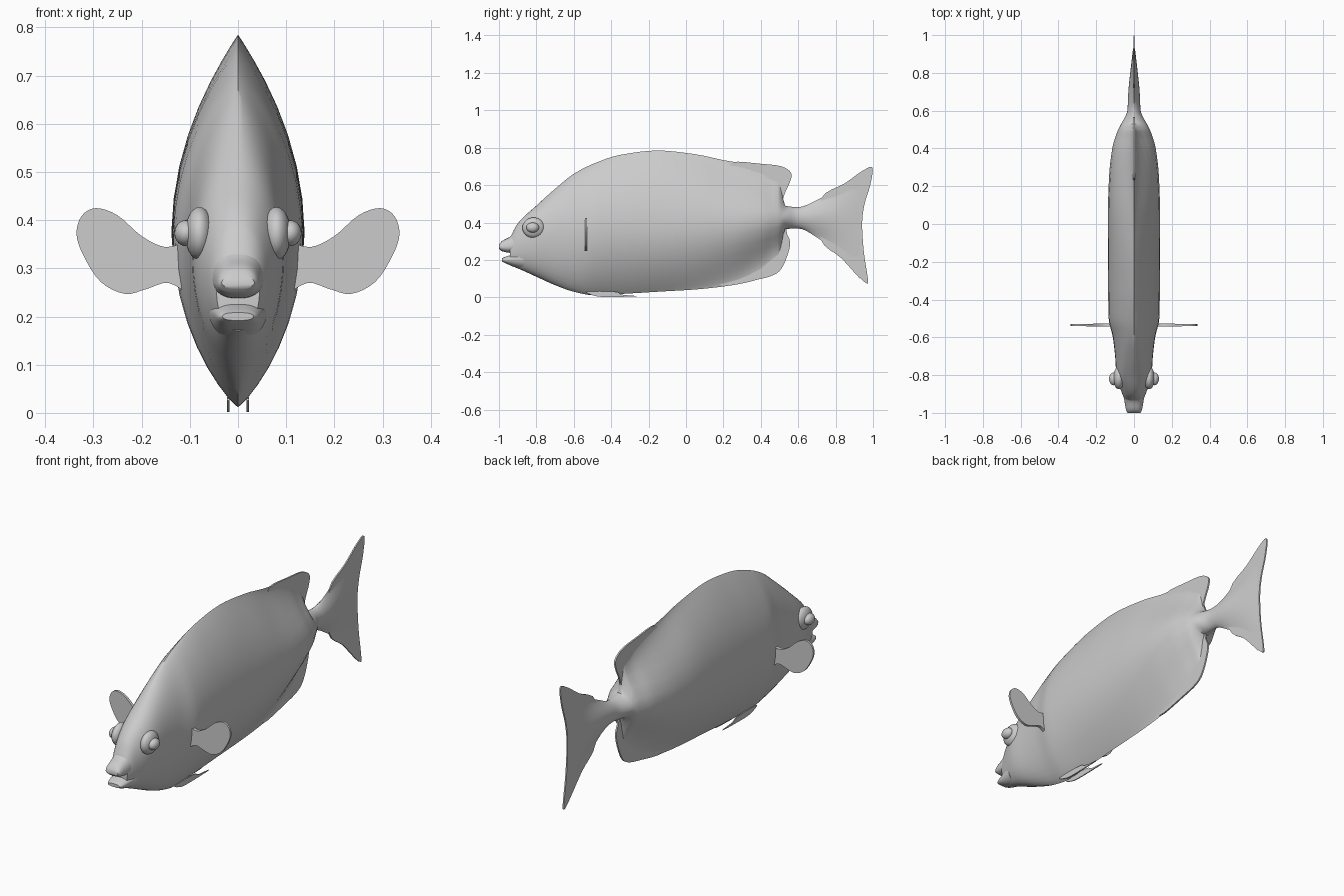
import bpy, bmesh, math
from mathutils import Vector, Matrix

cube = bpy.data.objects.get("Cube")
if cube:
    bpy.data.objects.remove(cube, do_unlink=True)

grey = bpy.data.materials.new("plain grey")
grey.use_nodes = True
colour = (0.6, 0.6, 0.6, 1)
grey.diffuse_color = colour
grey.node_tree.nodes["Principled BSDF"].inputs["Base Color"].default_value = colour


def finish(name, bm, angle=40):
    """Turn a bmesh into a smooth shaded object."""
    bmesh.ops.recalc_face_normals(bm, faces=bm.faces)
    mesh = bpy.data.meshes.new(name)
    bm.to_mesh(mesh)
    bm.free()
    mesh.materials.append(grey)
    obj = bpy.data.objects.new(name, mesh)
    bpy.context.collection.objects.link(obj)
    bpy.ops.object.select_all(action='DESELECT')
    obj.select_set(True)
    bpy.context.view_layer.objects.active = obj
    bpy.ops.object.shade_smooth_by_angle(angle=math.radians(angle))
    return obj


def refine(rows, steps):
    """Interpolate section rows along y without overshoot."""
    def tangents(column):
        slopes = [(b[column] - a[column]) / (b[0] - a[0])
                  for a, b in zip(rows, rows[1:])]
        inner = [2 * a * b / (a + b) if a * b > 0 else 0
                 for a, b in zip(slopes, slopes[1:])]
        return [slopes[0]] + inner + [slopes[-1]]

    size = len(rows[0])
    tans = [tangents(c) for c in range(size)]
    result = []
    for i, (a, b) in enumerate(zip(rows, rows[1:])):
        h = b[0] - a[0]
        for k in range(steps):
            s = k / steps
            blend = s * s * (3 - 2 * s)
            result.append([
                a[c] + (b[c] - a[c]) * blend
                + h * s * (1 - s) * ((1 - s) * tans[c][i] - s * tans[c][i + 1])
                for c in range(size)])
    return result + [list(rows[-1])]


def loft(name, rows, steps=4, half=18, angle=50):
    """Rows: y, bottom, top, half width, widest height, pinch."""
    bm = bmesh.new()
    rings = []
    for y, low, high, wide, mid, pinch in refine(rows, steps):
        side = []
        for k in range(half + 1):
            t = -math.cos(math.pi * k / half)
            z = mid + t * (high - mid if t > 0 else mid - low)
            side.append((wide * max(0, 1 - t * t) ** pinch, z))
        points = side + [(-x, z) for x, z in side[-2:0:-1]]
        rings.append([bm.verts.new((x, y, z)) for x, z in points])
    for a, b in zip(rings, rings[1:]):
        for k in range(len(a)):
            n = (k + 1) % len(a)
            bm.faces.new((a[k], a[n], b[n], b[k]))
    bm.faces.new(rings[0])
    bm.faces.new(rings[-1])
    return finish(name, bm, angle)


def fin(name, outline, place, thick, steps=4):
    """Thin plate with a rounded outline; place maps (u, v, side) to space."""
    n = len(outline)
    pts = [Vector(p) for p in outline]
    curve = []
    for i in range(n):
        a, b, c, d = (pts[(i + k - 1) % n] for k in range(4))
        for k in range(steps):
            s = k / steps
            curve.append(b + 0.5 * s * ((c - a) + s * (2 * a - 5 * b + 4 * c - d
                         + s * (3 * (b - c) + d - a))))
    bm = bmesh.new()
    sides = [[bm.verts.new(place(p.x, p.y, s * thick / 2)) for p in curve]
             for s in (-1, 1)]
    bm.faces.new(sides[0])
    bm.faces.new(sides[1][::-1])
    m = len(curve)
    for k in range(m):
        j = (k + 1) % m
        bm.faces.new((sides[0][k], sides[1][k], sides[1][j], sides[0][j]))
    return finish(name, bm)


# Body, running from behind the lips to the tail root
loft("body", [
    (-.94, .17, .32, .045, .26, .4),
    (-.9, .155, .395, .062, .28, .45),
    (-.8, .11, .49, .093, .32, .5),
    (-.7, .065, .58, .1, .34, .6),
    (-.6, .03, .66, .112, .35, .75),
    (-.5, .012, .712, .134, .36, .85),
    (-.35, .018, .762, .137, .37, .95),
    (-.15, .03, .785, .138, .37, 1),
    (.05, .042, .765, .138, .38, 1.15),
    (.25, .065, .725, .132, .39, 1.7),
    (.4, .1, .713, .115, .41, 3),
    (.49, .14, .7, .088, .42, 5),
    (.53, .365, .49, .068, .425, .6),
    (.6, .368, .482, .035, .425, .6),
    (.7, .32, .52, .03, .425, 1.3),
    (.8, .24, .575, .02, .42, 2),
    (.93, .1, .668, .005, .4, 1),
])

# Lips around the open mouth
loft("upper_jaw", [
    (-1, .26, .282, .034, .27, .3),
    (-.985, .247, .3, .042, .268, .35),
    (-.94, .238, .325, .05, .27, .4),
    (-.87, .24, .4, .06, .3, .5),
])
loft("lower_jaw", [
    (-.985, .192, .208, .032, .2, .3),
    (-.97, .184, .215, .041, .2, .35),
    (-.93, .168, .228, .05, .205, .4),
    (-.87, .15, .24, .06, .21, .5),
])


def upright(y, z, s):
    return (s, y, z)


# Fins on the centre line
fin("tail_fin", [
    (.72, .525), (.85, .61), (.95, .68), (.997, .692), (.985, .6), (.955, .5),
    (.942, .4), (.95, .25), (.972, .1), (.965, .075), (.92, .115), (.83, .21),
    (.72, .31)], upright, .007)
fin("dorsal_fin", [
    (.25, .66), (.25, .722), (.4, .714), (.51, .7), (.562, .665), (.557, .62),
    (.53, .56), (.516, .5), (.54, .46), (.4, .5)], upright, .008)
fin("anal_fin", [
    (.2, .12), (.2, .062), (.36, .09), (.47, .12), (.52, .17), (.557, .28),
    (.54, .34), (.52, .39), (.4, .34)], upright, .008)

# Paired fins and eyes
for name, side in (("left", 1), ("right", -1)):
    fin(name + "_pectoral_fin", [
        (.09, .35), (.15, .344), (.2, .367), (.25, .41), (.295, .425),
        (.325, .408), (.335, .37), (.32, .325), (.285, .272), (.235, .247),
        (.19, .257), (.145, .27), (.09, .25)],
        lambda x, z, s: (side * x, -.535 + s * (1.3 - 2 * x), z), .016)
    fin(name + "_pelvic_fin", [
        (-.53, .03), (-.48, .006), (-.4, .002), (-.26, .006), (-.34, .014),
        (-.38, .03)],
        lambda y, z, s: (side * (.02 + s), y, z), .005)

    bm = bmesh.new()
    bmesh.ops.create_uvsphere(bm, u_segments=24, v_segments=14, radius=1)
    bm.transform(Matrix.Translation((side * .108, -.82, .373))
                 @ Matrix.Diagonal((.024, .034, .027, 1)))
    finish(name + "_eye", bm)

    # Raised rim that blends the eye into the head
    bm = bmesh.new()
    bmesh.ops.create_uvsphere(bm, u_segments=24, v_segments=14, radius=1)
    bm.transform(Matrix.Translation((side * .08, -.815, .372))
                 @ Matrix.Diagonal((.03, .06, .055, 1)))
    finish(name + "_eye_socket", bm)
